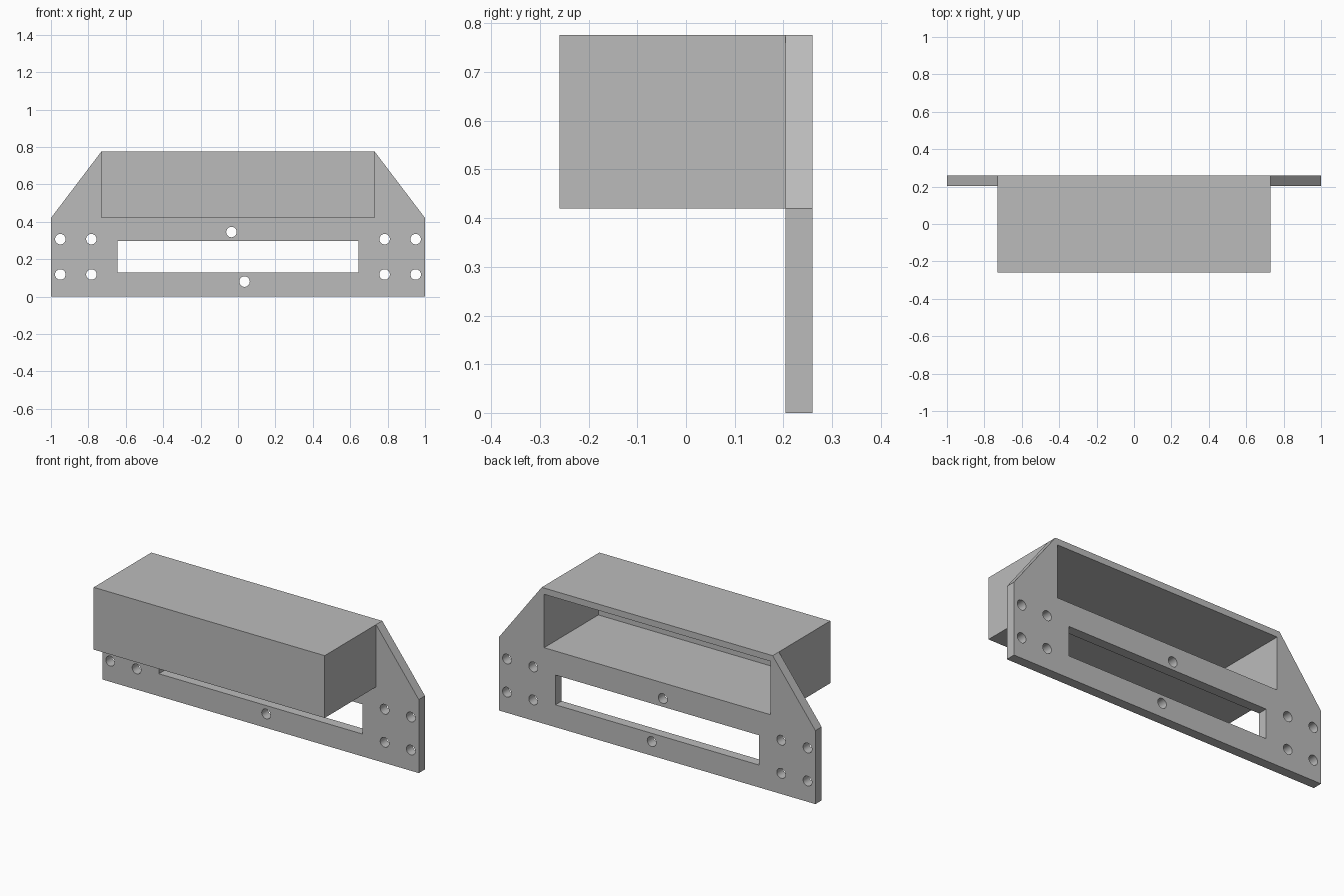
import bpy, bmesh
from math import cos, sin, pi, radians

cube = bpy.data.objects.get("Cube")
if cube:
    bpy.data.objects.remove(cube, do_unlink=True)

grey = bpy.data.materials.new("plain grey")
grey.use_nodes = True
colour = (0.5, 0.5, 0.5, 1)
grey.diffuse_color = colour
grey.node_tree.nodes["Principled BSDF"].inputs["Base Color"].default_value = colour

TOP, SHOULDER, HALF = 0.776, 0.42, 0.73
BACK, PLATE_FRONT, FRONT = 0.26, 0.204, -0.26


def rect(x0, x1, z0, z1):
    return [(x0, z0), (x1, z0), (x1, z1), (x0, z1)]


def circle(x, z, r=0.028, n=32):
    return [(x + r * cos(2 * pi * i / n), z + r * sin(2 * pi * i / n)) for i in range(n)]


def add_mesh(name, bm):
    bmesh.ops.recalc_face_normals(bm, faces=bm.faces)
    mesh = bpy.data.meshes.new(name)
    bm.to_mesh(mesh)
    bm.free()
    mesh.materials.append(grey)
    obj = bpy.data.objects.new(name, mesh)
    bpy.context.collection.objects.link(obj)
    return obj


opening = rect(-0.715, 0.715, 0.435, 0.74)

# Mounting plate: outline with openings, filled and given thickness
outline = [(-1, 0), (1, 0), (1, SHOULDER), (HALF, TOP), (-HALF, TOP), (-1, SHOULDER)]
loops = [outline, opening, rect(-0.643, 0.643, 0.128, 0.298),
         circle(-0.035, 0.345), circle(0.035, 0.08)]
for side in (-1, 1):
    for x in (0.784, 0.95):
        for z in (0.118, 0.307):
            loops.append(circle(side * x, z))

curve = bpy.data.curves.new("plate_outline", "CURVE")
curve.dimensions = "2D"
curve.fill_mode = "BOTH"
curve.extrude = (BACK - PLATE_FRONT) / 2
for loop in loops:
    spline = curve.splines.new("POLY")
    spline.points.add(len(loop) - 1)
    for point, (x, z) in zip(spline.points, loop):
        point.co = (x, z, 0, 1)
    spline.use_cyclic_u = True
helper = bpy.data.objects.new("plate_outline", curve)
bpy.context.collection.objects.link(helper)
bm = bmesh.new()
bm.from_mesh(helper.to_mesh())
helper.to_mesh_clear()
bpy.data.objects.remove(helper, do_unlink=True)
bmesh.ops.remove_doubles(bm, verts=bm.verts, dist=0.0001)
for v in bm.verts:
    x, z, depth = v.co
    v.co = (x, (BACK + PLATE_FRONT) / 2 - depth, z)
plate = add_mesh("mounting_plate", bm)
bpy.context.view_layer.objects.active = plate
plate.select_set(True)
bpy.ops.object.shade_smooth_by_angle(angle=radians(30))

# Hollow housing: closed at the front, open through the plate
bm = bmesh.new()
outer = rect(-HALF, HALF, SHOULDER, TOP)
stations = [(outer, FRONT), (outer, PLATE_FRONT), (opening, PLATE_FRONT), (opening, -0.23)]
rings = [[bm.verts.new((x, y, z)) for x, z in loop] for loop, y in stations]
for a, b in zip(rings, rings[1:]):
    for i in range(4):
        j = (i + 1) % 4
        bm.faces.new((a[i], a[j], b[j], b[i]))
bm.faces.new(rings[0])
bm.faces.new(rings[-1])
add_mesh("housing", bm)
